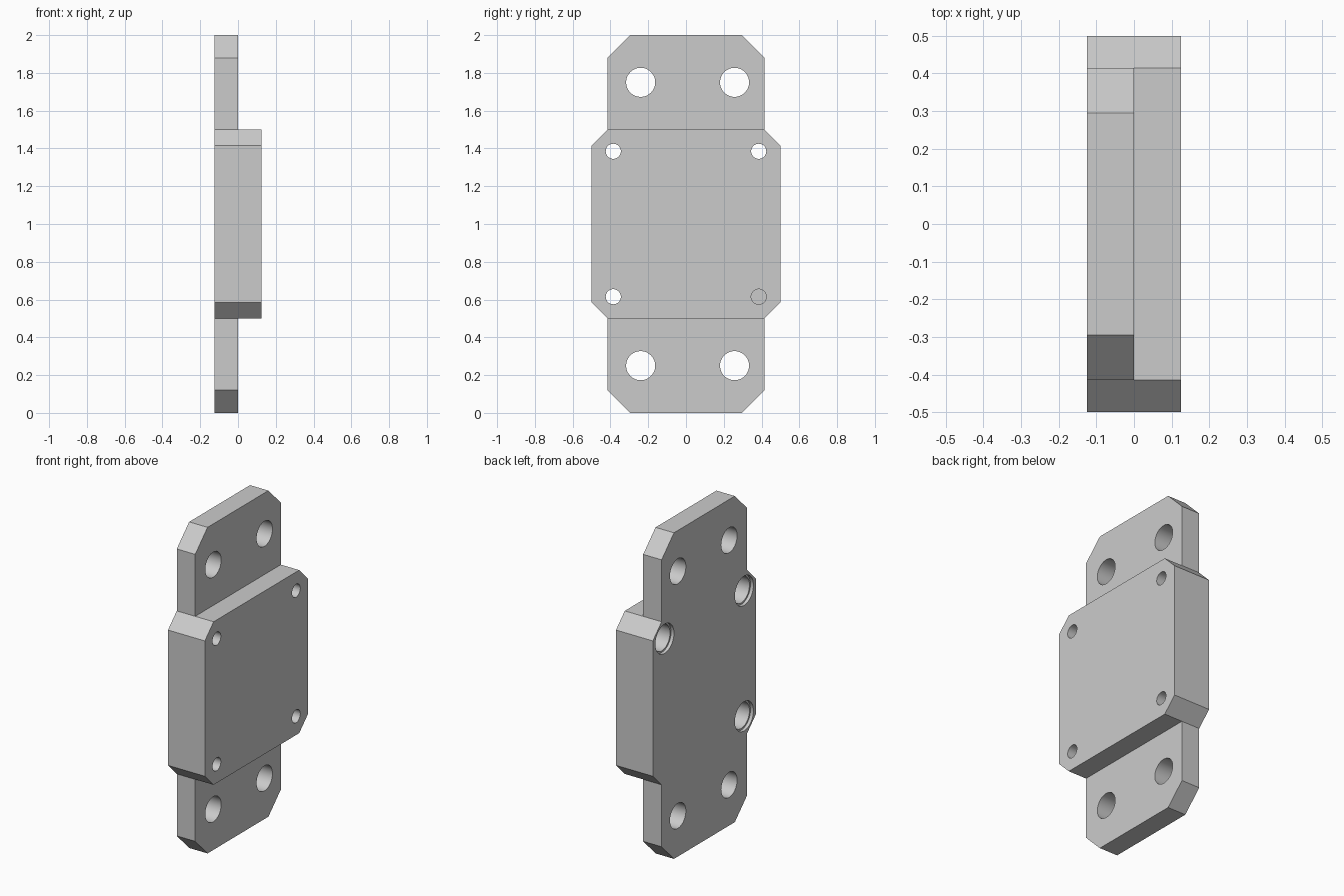
import bpy, bmesh
from math import pi, radians
from mathutils import Matrix, Vector

cube = bpy.data.objects.get("Cube")
if cube:
    bpy.data.objects.remove(cube, do_unlink=True)

grey = bpy.data.materials.new("plain grey")
grey.use_nodes = True
colour = (0.6, 0.6, 0.6, 1)
grey.diffuse_color = colour
grey.node_tree.nodes["Principled BSDF"].inputs["Base Color"].default_value = colour

BACK, STEP, FACE = -0.125, 0.0, 0.125
MID = 1.0


def add_object(name, bm):
    bmesh.ops.recalc_face_normals(bm, faces=bm.faces)
    mesh = bpy.data.meshes.new(name)
    bm.to_mesh(mesh)
    bm.free()
    mesh.materials.append(grey)
    ob = bpy.data.objects.new(name, mesh)
    bpy.context.collection.objects.link(ob)
    return ob


def chamfered_slab(name, half_w, half_h, cut, x0, x1):
    """Rectangle with four cut corners, extruded along x."""
    quarter = [(half_w, half_h - cut), (half_w - cut, half_h)]
    top = quarter + [(-y, z) for y, z in reversed(quarter)]
    outline = top + [(-y, -z) for y, z in top]
    bm = bmesh.new()
    face = bm.faces.new([bm.verts.new((x0, y, MID + z)) for y, z in outline])
    ext = bmesh.ops.extrude_face_region(bm, geom=[face])
    verts = [v for v in ext["geom"] if isinstance(v, bmesh.types.BMVert)]
    bmesh.ops.translate(bm, verts=verts, vec=Vector((x1 - x0, 0, 0)))
    return add_object(name, bm)


def boolean(target, tool, operation):
    """Apply the tool to the target and discard the tool."""
    tool.hide_render = True
    mod = target.modifiers.new(operation.title(), "BOOLEAN")
    mod.operation, mod.object, mod.solver = operation, tool, "EXACT"
    bpy.context.view_layer.objects.active = target
    bpy.ops.object.modifier_apply(modifier=mod.name)
    bpy.data.objects.remove(tool, do_unlink=True)


def drill(target, y, z, radius, x0, x1):
    bm = bmesh.new()
    place = Matrix.Translation(((x0 + x1) / 2, y, z)) @ Matrix.Rotation(pi / 2, 4, "Y")
    bmesh.ops.create_cone(bm, cap_ends=True, segments=48, radius1=radius,
                          radius2=radius, depth=x1 - x0, matrix=place)
    boolean(target, add_object("drill", bm), "DIFFERENCE")


# Thick centre block joined to the long thin plate
body = chamfered_slab("mounting_plate", 0.5, 0.5, 0.085, BACK, FACE)
boolean(body, chamfered_slab("long_plate", 0.415, 1.0, 0.12, BACK, STEP), "UNION")

# Large fixing holes through both tabs
for y in (-0.24, 0.257):
    for side in (-1, 1):
        drill(body, y, MID + side * 0.75, 0.077, BACK - 0.1, STEP + 0.1)

# Corner screw holes, recessed from the back; one of them is blind
for y in (-0.385, 0.385):
    for side in (-1, 1):
        z = MID + side * 0.385
        if y > 0 and side < 0:
            drill(body, y, z, 0.04, STEP, FACE + 0.1)
        else:
            drill(body, y, z, 0.04, BACK - 0.1, FACE + 0.1)
            drill(body, y, z, 0.08, BACK - 0.1, STEP)
            drill(body, y, z, 0.09, BACK - 0.1, BACK + 0.02)

# Round hole walls, crisp edges
bpy.ops.object.select_all(action="DESELECT")
body.select_set(True)
bpy.context.view_layer.objects.active = body
bpy.ops.object.shade_smooth_by_angle(angle=radians(30))
